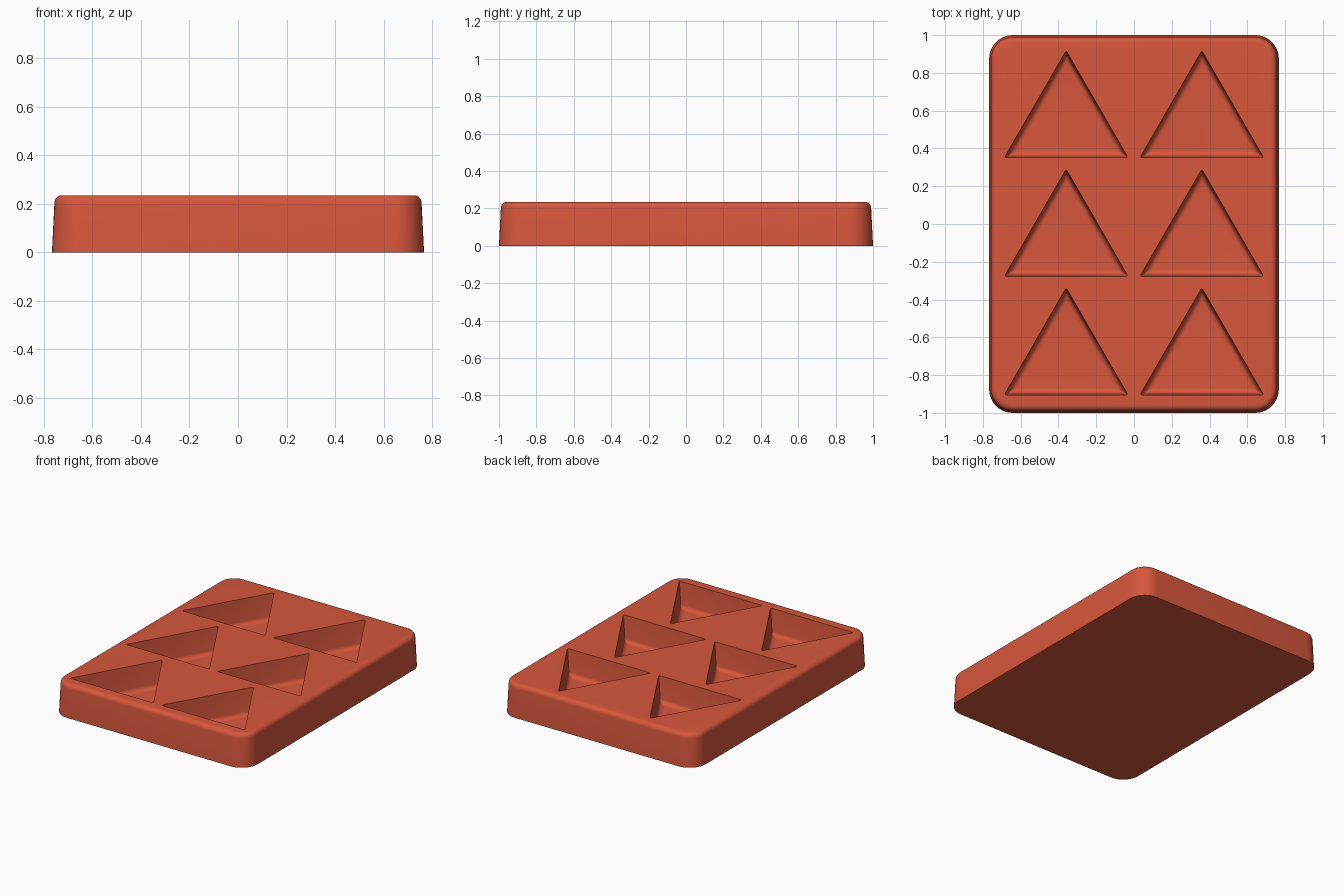
import bpy, bmesh, math
from mathutils import Vector

cube = bpy.data.objects.get("Cube")
if cube:
    bpy.data.objects.remove(cube, do_unlink=True)

mat = bpy.data.materials.new("terracotta_red")
mat.use_nodes = True
colour = (0.68, 0.095, 0.045, 1)
mat.diffuse_color = colour
mat.node_tree.nodes["Principled BSDF"].inputs["Base Color"].default_value = colour


def rounded(corners, radius, steps):
    """Outline of a convex counter-clockwise polygon with rounded corners."""
    points = []
    n = len(corners)
    for i, p in enumerate(corners):
        a = (p - corners[i - 1]).normalized()
        b = (corners[(i + 1) % n] - p).normalized()
        turn = a.angle(b)
        centre = p + (b - a).normalized() * radius / math.cos(turn / 2)
        start = math.atan2(-a.x, a.y)
        for k in range(steps + 1):
            t = start + turn * k / steps
            points.append(centre + radius * Vector((math.cos(t), math.sin(t))))
    return points


def rectangle(inset):
    x, y = 0.767 - inset, 1 - inset
    corners = [Vector(c) for c in ((-x, -y), (x, -y), (x, y), (-x, y))]
    return rounded(corners, 0.125 - inset, 10)


def triangle(inset):
    size = 0.378 - 2 * inset
    corners = [Vector((math.cos(t), math.sin(t))) * size
               for t in (math.radians(d) for d in (90, 210, 330))]
    return rounded(corners, 0.006, 4)


def loft(name, outline, levels):
    """Solid skinned through (inset, z) levels, bottom to top."""
    bm = bmesh.new()
    rings = [[bm.verts.new((p.x, p.y, z)) for p in outline(inset)]
             for inset, z in levels]
    for low, high in zip(rings, rings[1:]):
        for i in range(len(low)):
            j = (i + 1) % len(low)
            bm.faces.new((low[i], low[j], high[j], high[i]))
    bm.faces.new(rings[0][::-1])
    bm.faces.new(rings[-1])
    mesh = bpy.data.meshes.new(name)
    bm.to_mesh(mesh)
    bm.free()
    mesh.materials.append(mat)
    obj = bpy.data.objects.new(name, mesh)
    bpy.context.collection.objects.link(obj)
    return obj


# Drafted tray body with a softened top rim
top, fillet, draft = 0.235, 0.032, 0.05
arc = [math.radians(15 * k) for k in range(7)]
body_levels = [(0, 0)] + [
    (draft * (top - fillet) + fillet * (1 - math.cos(t)), top - fillet + fillet * math.sin(t))
    for t in arc]
tray = loft("mould_tray", rectangle, body_levels)

# Tapered triangular pockets with a filleted floor
floor, radius, taper = 0.05, 0.028, 0.06
rise = top - floor - radius
pocket_levels = [
    (taper * rise + radius * (1 - math.cos(t)), floor + radius * (1 - math.sin(t)))
    for t in reversed(arc)] + [(0, top), (-0.003, top + 0.05)]
cutters = []
for row in (-1, 0, 1):
    for side in (-1, 1):
        cutter = loft("pocket_cutter", triangle, pocket_levels)
        cutter.location = (side * 0.359, row * 0.628 - 0.088, 0)
        cutter.hide_render = True
        cutters.append(cutter)
bpy.context.view_layer.update()

for cutter in cutters:
    cut = tray.modifiers.new("pocket", 'BOOLEAN')
    cut.operation = 'DIFFERENCE'
    cut.solver = 'EXACT'
    cut.object = cutter

# Bake the cuts and shade the tray
bpy.ops.object.select_all(action='DESELECT')
bpy.context.view_layer.objects.active = tray
tray.select_set(True)
for cut in list(tray.modifiers):
    bpy.ops.object.modifier_apply(modifier=cut.name)
for cutter in cutters:
    bpy.data.objects.remove(cutter, do_unlink=True)
bpy.ops.object.shade_smooth_by_angle(angle=math.radians(35))
